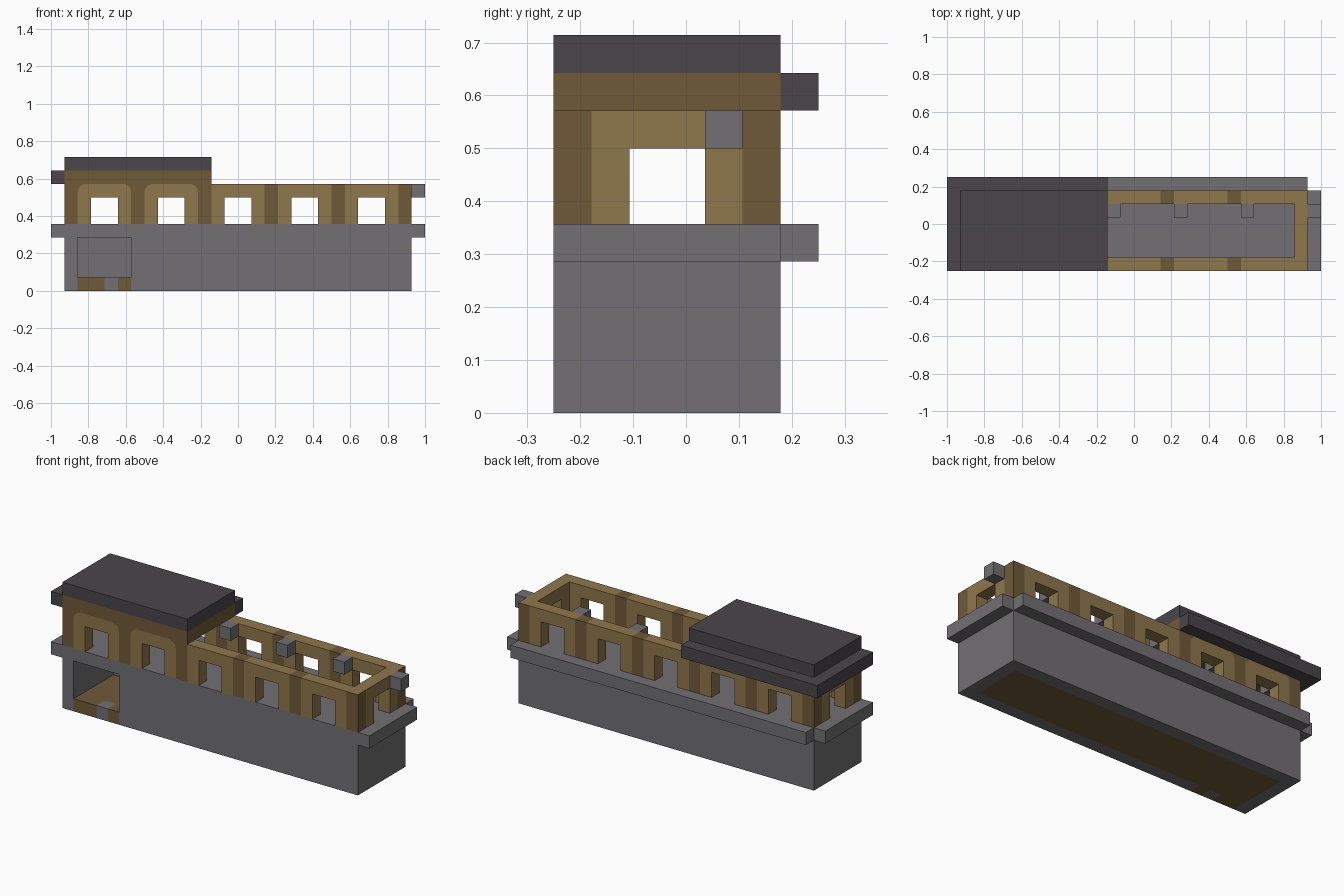
import bpy, bmesh, math
from mathutils import Vector

if "Cube" in bpy.data.objects:
    bpy.data.objects.remove(bpy.data.objects["Cube"])

U = 1 / 14                                # edge of one building block
ORIGIN = Vector((-1, -0.25, 0))


def material(name, rgb):
    linear = [((c / 255 + 0.055) / 1.055) ** 2.4 for c in rgb] + [1]
    m = bpy.data.materials.new(name)
    m.use_nodes = True
    m.diffuse_color = linear
    m.node_tree.nodes["Principled BSDF"].inputs["Base Color"].default_value = linear
    return m


MATS = [material("stone_grey", (114, 112, 115)),
        material("roof_charcoal", (74, 69, 73)),
        material("light_wood", (143, 119, 76)),
        material("dark_wood", (112, 90, 57))]
GREY, CHARCOAL, LIGHT, DARK = range(4)

cells = {}                                # block -> (part, material)


def fill(part, mat, xs, ys, zs):
    for x in range(*xs):
        for y in range(*ys):
            for z in range(*zs):
                cells[x, y, z] = (part, mat)


def carve(xs, ys, zs):
    for x in range(*xs):
        for y in range(*ys):
            for z in range(*zs):
                cells.pop((x, y, z), None)


# Hollow stone base with an open front doorway and a wooden floor
fill("base", GREY, (1, 27), (0, 6), (0, 5))
carve((2, 26), (1, 5), (1, 4))
carve((2, 6), (0, 1), (1, 4))
fill("base_floor", DARK, (2, 26), (1, 5), (0, 1))
fill("base_floor", DARK, (2, 6), (0, 1), (0, 1))
fill("door_step", GREY, (4, 5), (0, 1), (0, 1))

# Ledge around the ends and the back
for x in (0, 27):
    fill("ledge", GREY, (x, x + 1), (0, 6), (4, 5))
fill("ledge", GREY, (1, 27), (6, 7), (4, 5))

# Upper walls, posts and windows
fill("upper_walls", LIGHT, (1, 27), (0, 6), (5, 8))
carve((2, 26), (1, 5), (5, 8))
for y in (0, 5):
    for x in range(1, 27, 5):
        fill("posts", DARK, (x, x + 1), (y, y + 1), (5, 8))
    for x in range(3, 27, 5):
        carve((x, x + 2), (y, y + 1), (5, 7))
for x in (1, 26):
    carve((x, x + 1), (2, 4), (5, 7))

# Lamps along the back wall and one on the outer end
for x in (2, 7, 12, 17, 22, 27):
    fill("lamps", GREY, (x, x + 1), (4, 5), (7, 8))

# Roofed cabin
fill("cabin_beam", DARK, (1, 12), (0, 6), (8, 9))
fill("roof_eaves", CHARCOAL, (0, 1), (0, 7), (8, 9))
fill("roof_eaves", CHARCOAL, (1, 12), (6, 7), (8, 9))
fill("roof", CHARCOAL, (1, 12), (0, 6), (9, 10))


def add_object(name, bm):
    mesh = bpy.data.meshes.new(name)
    bm.to_mesh(mesh)
    bm.free()
    for m in MATS:
        mesh.materials.append(m)
    bpy.context.collection.objects.link(bpy.data.objects.new(name, mesh))


# Skin each part with its exposed faces only
def build(part):
    bm = bmesh.new()
    for cell, (name, mat) in cells.items():
        if name != part:
            continue
        for axis in range(3):
            for side in (0, 1):
                n = list(cell)
                n[axis] += 2 * side - 1
                if tuple(n) in cells:
                    continue
                b, c = (axis + 1) % 3, (axis + 2) % 3
                corners = []
                for s, t in ((0, 0), (1, 0), (1, 1), (0, 1)):
                    p = Vector(cell)
                    p[axis] += side
                    p[b] += s
                    p[c] += t
                    corners.append(bm.verts.new(ORIGIN + p * U))
                face = bm.faces.new(corners if side else corners[::-1])
                # End posts are capped by the light top rail
                capped = part == "posts" and axis == 2 and cell[0] == 26
                face.material_index = LIGHT if capped else mat
    bmesh.ops.remove_doubles(bm, verts=bm.verts, dist=0.001)
    add_object(part, bm)


for part in sorted({p for p, _ in cells.values()}):
    build(part)


# Rounded upper corners of the cabin wall panels, as thin fillets
def fillet(bm, corner, along, outward, radius=0.045):
    down = Vector((0, 0, -1))
    centre = corner + (along + down) * radius
    pts = [corner]
    for k in range(5):
        a = k / 4 * math.pi / 2
        pts.append(centre - (along * math.sin(a) + down * math.cos(a)) * radius)
    face = bm.faces.new([bm.verts.new(p + outward * 0.002) for p in pts])
    face.material_index = DARK
    face.normal_update()
    if face.normal.dot(outward) < 0:
        face.normal_flip()


bm = bmesh.new()
X, Y = Vector((1, 0, 0)), Vector((0, 1, 0))
for left, right in ((2, 6), (7, 11)):
    for y, out in ((0, -Y), (6, Y)):
        fillet(bm, ORIGIN + Vector((left, y, 8)) * U, X, out)
        fillet(bm, ORIGIN + Vector((right, y, 8)) * U, -X, out)
for y, along in ((1, Y), (5, -Y)):
    fillet(bm, ORIGIN + Vector((1, y, 8)) * U, along, -X)
add_object("panel_fillets", bm)
